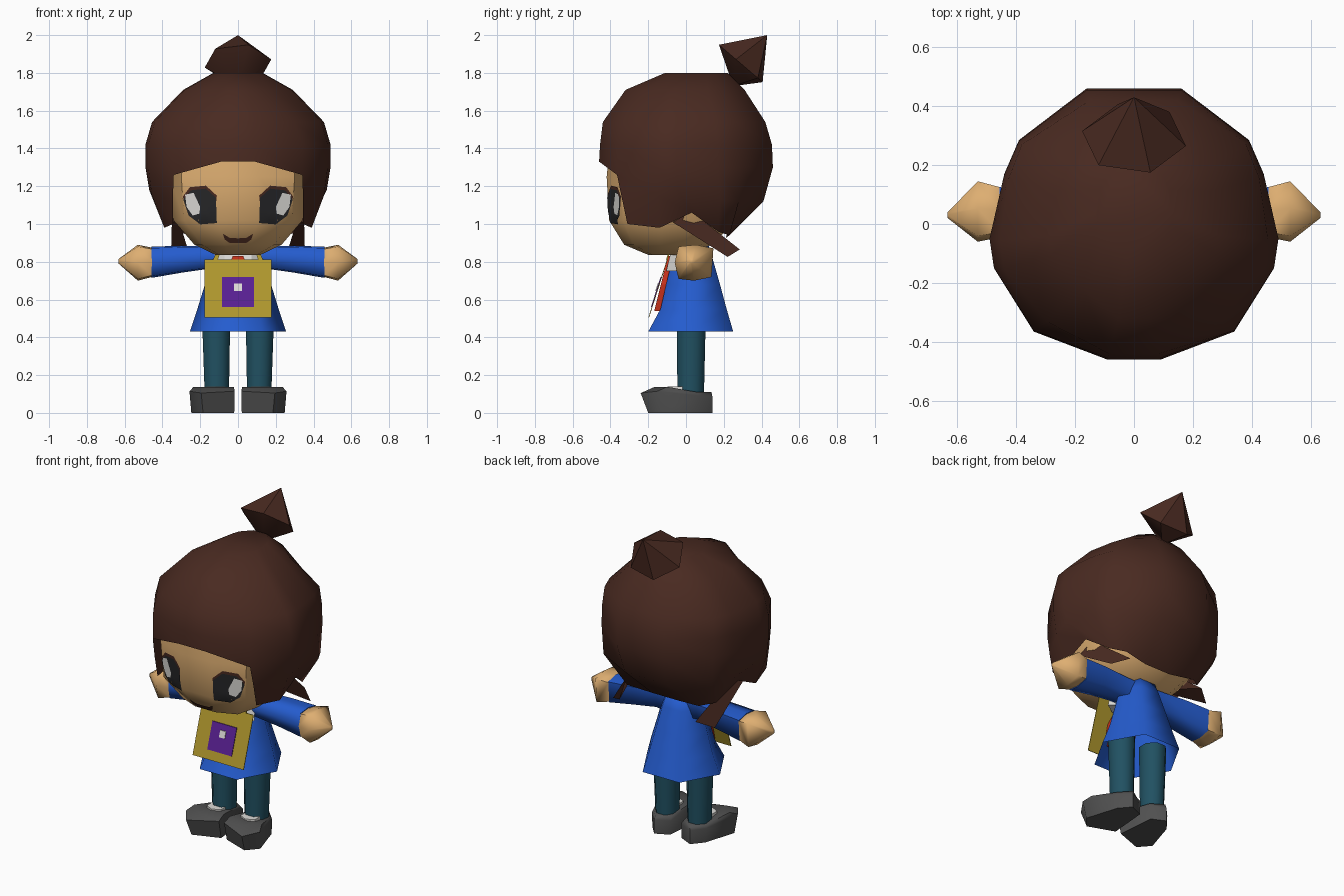
import bpy, bmesh, math
from mathutils import Vector
from mathutils.bvhtree import BVHTree

if "Cube" in bpy.data.objects:
    bpy.data.objects.remove(bpy.data.objects["Cube"])


def mat(name, *c):
    m = bpy.data.materials.new(name)
    m.diffuse_color = (*c, 1)
    m.use_nodes = True
    m.node_tree.nodes["Principled BSDF"].inputs["Base Color"].default_value = m.diffuse_color
    return m


HAIR = mat("brown hair", .067, .023, .015)
SKIN = mat("skin", .73, .425, .167)
BLUE = mat("blue coat", .018, .107, .62)
TEAL = mat("teal trousers", .015, .082, .122)
YELLOW = mat("mustard", .43, .31, .026)
PURPLE = mat("purple", .1, .014, .29)
GREY = mat("shoe grey", .08, .08, .08)
WHITE = mat("off white", .72, .71, .68)
RED = mat("red", .55, .03, .01)
DARK = mat("eye dark", .02, .02, .022)


def make(name, verts, faces, m, smooth=50):
    me = bpy.data.meshes.new(name)
    bm = bmesh.new()
    vs = [bm.verts.new(v) for v in verts]
    for f in faces:
        bm.faces.new([vs[i] for i in f])
    bmesh.ops.recalc_face_normals(bm, faces=bm.faces)
    bm.to_mesh(me)
    bm.free()
    me.materials.append(m)
    if smooth:
        me.polygons.foreach_set("use_smooth", [True] * len(me.polygons))
        me.set_sharp_from_angle(angle=math.radians(smooth))
    ob = bpy.data.objects.new(name, me)
    bpy.context.collection.objects.link(ob)
    return ob


def loft(name, rings, m, caps=(True, True), skip=(), smooth=50):
    """Join equal rings; skip holds (ring, column) quads left open."""
    n = len(rings[0])
    verts = [p for r in rings for p in r]
    faces = [(i * n + j, i * n + (j + 1) % n, (i + 1) * n + (j + 1) % n, (i + 1) * n + j)
             for i in range(len(rings) - 1) for j in range(n) if (i, j) not in skip]
    if caps[0]:
        faces.append(tuple(range(n)))
    if caps[1]:
        faces.append(tuple(range(len(verts) - n, len(verts))))
    return make(name, verts, faces, m, smooth)


def both(half):
    """Close a right half, front to back, with its mirror image."""
    return list(half) + [(-x, y, z) for x, y, z in reversed(half)]


def oval(z, rx, y0, y1, n=8, cx=0):
    k = 1 / math.cos(math.pi / n)
    return [(cx + k * rx * math.cos((i + .5) * math.tau / n),
             (y0 + y1) / 2 + k * (y1 - y0) / 2 * math.sin((i + .5) * math.tau / n), z)
            for i in range(n)]


def hexa(z, rx, y0, y1):
    """Hexagon with corners at the sides and flat front and back."""
    c = (y0 + y1) / 2
    return [(rx, c, z), (rx / 2, y1, z), (-rx / 2, y1, z),
            (-rx, c, z), (-rx / 2, y0, z), (rx / 2, y0, z)]


def plate(name, pts, yf, m, t=.008):
    """Thin slab from an x,z outline; yf gives its front y at each height."""
    return loft(name, [[(x, yf(z), z) for x, z in pts], [(x, yf(z) + t, z) for x, z in pts]],
                m, smooth=0)


# Head
FACE = [(.11, -.42), (.30, -.345), (.36, -.13), (.36, .05), (.3, .2), (.1, .28)]


def face_ring(z, sx, sy, dy=0):
    return both([(x * sx, y * sy + dy, z) for x, y in FACE])


head = loft("head", [face_ring(1.45, .95, .95), face_ring(1.25, 1, 1), face_ring(1.02, .95, .97),
                     face_ring(.89, .64, .66, -.05), face_ring(.835, .32, .3, -.07)], SKIN)
bm = bmesh.new()
bm.from_mesh(head.data)
tree = BVHTree.FromBMesh(bm)


def decal(name, pts, m, off):
    """Lay an x,z outline onto the face."""
    n = len(pts)
    cx, cz = sum(p[0] for p in pts) / n, sum(p[1] for p in pts) / n
    fine = [(a[0] + (b[0] - a[0]) * k / 2, a[1] + (b[1] - a[1]) * k / 2)
            for a, b in zip(pts, pts[1:] + pts[:1]) for k in range(2)]
    rings = []
    for s in (1, .66, .33):
        ring = []
        for x, z in fine:
            px, pz = cx + (x - cx) * s, cz + (z - cz) * s
            hit = tree.ray_cast(Vector((px, -2, pz)), Vector((0, 1, 0)))[0]
            ring.append((px, hit.y - off, pz))
        rings.append(ring)
    return loft(name, rings, m, (False, True))


# Eyes and mouth; the lash is a brown backing that shows above the eye
LASH = [(.255, 1.195), (.17, 1.203), (.112, 1.15), (.12, 1.08), (.2, 1.06), (.27, 1.08),
        (.292, 1.145)]
EYE = [(.25, 1.178), (.17, 1.187), (.117, 1.14), (.112, 1.005), (.2, .998), (.262, 1.045),
       (.29, 1.13)]
GLINT = [(.28, 1.155), (.235, 1.165), (.2, 1.09), (.205, 1.055), (.24, 1.045), (.272, 1.09)]
for s, side in ((1, "right"), (-1, "left")):
    for part, pts, m, off in (("eyelash", LASH, HAIR, .004), ("eye", EYE, DARK, .007),
                              ("eye_glint", GLINT, WHITE, .010)):
        decal(f"{part}_{side}", [(s * x, z) for x, z in pts], m, off)
    decal(f"mouth_{side}", [(0, .924), (s * .045, .927), (s * .08, .948), (s * .07, .918),
                            (s * .045, .9), (0, .9)], HAIR, .007)

# Hair shell, open over the face and underneath
OUT = [(.09, -.46), (.34, -.365), (.475, -.15), (.49, -.05), (.44, .17), (.39, .285), (.16, .46)]


def hair_ring(z, rx, yc, ry, zs={}, grow={}):
    return both([(x / .49 * rx * grow.get(i, 1), yc + y / .46 * ry * grow.get(i, 1), zs.get(i, z))
                 for i, (x, y) in enumerate(OUT)])


lower = [(.09, -.46, 1.33), (.345, -.338, 1.13), (.455, -.15, 1.15), (.47, -.04, 1.18),
         (.435, .18, 1.13), (.38, .28, 1.12), (.14, .41, 1.12)]
hem = [(.09, -.46, 1.33), (.345, -.31, 1.0), (.39, -.14, .98), (.385, .03, 1.06),
       (.33, .17, .96), (.25, .23, .94), (.09, .21, .925)]
hair = loft("hair", [hair_ring(1.80, .13, .055, .165),
                     hair_ring(1.71, .29, -.005, .315, grow={1: .86}),
                     hair_ring(1.54, .455, -.01, .43, grow={1: .94, 4: 1.04, 5: 1.05}),
                     hair_ring(1.42, .49, 0, .455), 
                     hair_ring(1.30, .49, 0, .46, {0: 1.33, 1: 1.26}), both(lower), both(hem)],
            HAIR, (True, False), {(i, j) for i in (4, 5) for j in (0, 12, 13)}, 60)
bm = bmesh.new()
bm.from_mesh(hair.data)
bmesh.ops.delete(bm, geom=[v for v in bm.verts if not v.link_faces], context='VERTS')
bm.to_mesh(hair.data)
bm.free()

# Hair bun, a tilted double cone
ring = []
for i in range(6):
    a = math.radians(60 * i + 12)
    c, s = .18 * math.cos(a), .16 * math.sin(a)
    ring.append((c, .29 - .76 * s, 1.85 + .65 * s))
make("hair_bun", ring + [(0, .25, 1.73), (0, .43, 2.0)],
     [(i, (i + 1) % 6, k) for i in range(6) for k in (6, 7)], HAIR, 40)

# Coat, shirt, scarf and neck
loft("coat", [hexa(.43, .255, -.2, .25), hexa(.55, .215, -.135, .215), hexa(.68, .175, -.105, .18),
              hexa(.82, .135, -.072, .14), hexa(.885, .11, -.06, .12)],
     BLUE, (False, True), smooth=75)
loft("shirt_collar", [hexa(.75, .15, -.105, .0), hexa(.885, .14, -.072, .03)], WHITE, smooth=0)
loft("neck", [oval(.82, .06, -.05, .07, 6), oval(.95, .06, -.05, .07, 6)], SKIN)
loft("scarf", [[(-w, y0, z), (w, y0, z), (w, y1, z), (-w, y1, z)] for w, y0, y1, z in
               ((.085, -.168, -.11, .54), (.085, -.133, -.08, .68), (.028, -.096, -.06, .83))],
     RED, smooth=0)


# Front bag with its badge and straps
def slope(d):
    return lambda z: -.10 - (.815 - z) * .32 - d


def rect(w, z0, z1):
    return [(-w, z0), (w, z0), (w, z1), (-w, z1)]


plate("bag_panel", rect(.178, .505, .813), slope(0), YELLOW, .004)
plate("bag_patch", rect(.085, .56, .72), slope(.004), PURPLE, .004)
plate("patch_dot", rect(.02, .645, .685), slope(.008), WHITE, .004)

for s, side in ((1, "right"), (-1, "left")):
    plate(f"strap_{side}", [(s * .132, .81), (s * .107, .81), (s * .08, .89), (s * .1, .89)],
          slope(.004), YELLOW)

    # Sleeve and hand
    def tube(x, y0, y1, z0, z1):
        return [(s * x, y0 + (y1 - y0) * u, z0 + (z1 - z0) * v) for u, v in
                ((.1, .95), (.55, 1), (1, .9), (.95, .1), (.5, 0), (.1, .05), (0, .5))]
    loft(f"sleeve_{side}", [tube(.06, -.05, .1, .75, .88), tube(.14, -.05, .1, .765, .883),
                            tube(.3, -.045, .115, .742, .885), tube(.457, -.045, .125, .715, .88)],
         BLUE, smooth=80)
    loft(f"hand_{side}", [tube(.455, -.045, .125, .72, .875), tube(.53, -.06, .145, .70, .89),
                          tube(.632, .02, .04, .79, .815)], SKIN, smooth=60)

    # Trouser leg and pale patch at the ankle
    loft(f"leg_{side}", [oval(.09, .064, -.045, .095, 8, s * .112),
                         oval(.52, .075, -.05, .105, 8, s * .116)], TEAL)
    loft(f"sock_{side}", [oval(z, .05, -.09, .0, 6, s * .118) for z in (.12, .14)],
         WHITE, smooth=0)

    # Shoe, turned out, with a pointed, raised toe
    sole = [(.02, -.14), (.185, -.2), (.247, -.13), (.185, .07), (.125, .14), (.04, .1)]
    mid = [(.018, -.165), (.195, -.24), (.257, -.15), (.19, .07), (.125, .14), (.035, .1)]
    top = [(.022, -.11), (.165, -.165), (.235, -.1), (.185, .06), (.12, .135), (.045, .085)]
    zs = (.115, .105, .115, .09, .085, .09)
    loft(f"shoe_{side}", [[(s * x, y, 0) for x, y in sole],
                          [(s * x, y, z) for (x, y), z in zip(mid, zs)],
                          [(s * x, y, .138 if y < 0 else .11) for x, y in top]], GREY, smooth=65)

    # Loose hair lock behind the ear
    make(f"hair_lock_{side}", [(s * .35, -.07, 1.01), (s * .34, .03, 1.065), (s * .265, .285, .865),
                               (s * .355, .22, .826), (s * .31, -.02, 1.01)],
         [(0, 1, 2, 3), (0, 4, 1), (1, 4, 2), (4, 3, 2), (0, 3, 4)], HAIR, 30)
